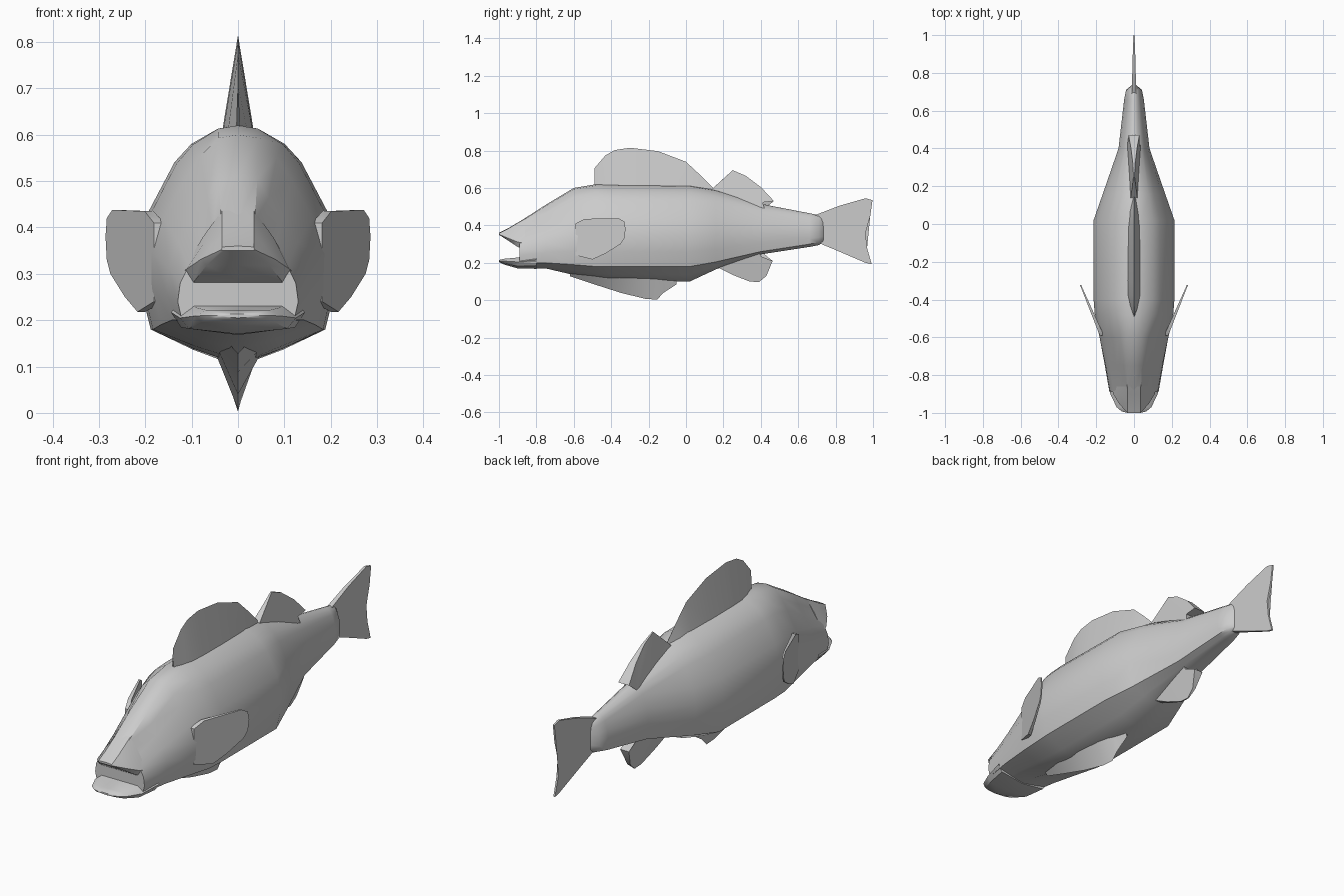
import bpy, bmesh

if "Cube" in bpy.data.objects:
    bpy.data.objects.remove(bpy.data.objects["Cube"])


def finish(name, bm, angle=0.7):
    bmesh.ops.remove_doubles(bm, verts=bm.verts, dist=0.0002)
    bmesh.ops.recalc_face_normals(bm, faces=bm.faces)
    me = bpy.data.meshes.new(name)
    bm.to_mesh(me)
    bm.free()
    ob = bpy.data.objects.new(name, me)
    bpy.context.collection.objects.link(ob)
    bpy.ops.object.select_all(action='DESELECT')
    ob.select_set(True)
    bpy.context.view_layer.objects.active = ob
    bpy.ops.object.shade_smooth_by_angle(angle=angle)
    return ob


def loft(name, stations, half_ring):
    """Skin mirrored half rings (x, z), running top to bottom, along y."""
    bm = bmesh.new()
    rings = []
    for s in stations:
        half = half_ring(*s[1:])
        ring = half + [(-x, z) for x, z in reversed(half[1:-1])]
        rings.append([bm.verts.new((x, s[0], z)) for x, z in ring])
    n = len(rings[0])
    for a, b in zip(rings, rings[1:]):
        for i in range(n):
            j = (i + 1) % n
            bm.faces.new((a[i], a[j], b[j], b[i]))
    bm.faces.new(rings[0])
    bm.faces.new(rings[-1])
    return finish(name, bm)


def wedge_fin(name, columns):
    """Fin with a wide root and a sharp edge: y, root z, edge z, root half width."""
    bm = bmesh.new()
    rows = [[bm.verts.new(p) for p in ((-w, y, r), (0, y, e), (w, y, r))]
            for y, r, e, w in columns]
    for a, b in zip(rows, rows[1:]):
        for i in range(2):
            bm.faces.new((a[i], a[i + 1], b[i + 1], b[i]))
    return finish(name, bm)


def plate_fin(name, outline, centre, thick):
    """Flat fin from a (y, z) outline; centre(y) is its x, thick(y, z) its half width."""
    bm = bmesh.new()
    sides = [[bm.verts.new((centre(y) + s * thick(y, z), y, z)) for y, z in outline]
             for s in (-1, 1)]
    caps = [bm.faces.new(s) for s in sides]
    n = len(outline)
    for i in range(n):
        j = (i + 1) % n
        bm.faces.new((sides[0][i], sides[0][j], sides[1][j], sides[1][i]))
    bmesh.ops.triangulate(bm, faces=caps, ngon_method='EAR_CLIP')
    return finish(name, bm, 0.5)


# Body: cross-section blends from a ridged head shape to a full trunk
TRUNK = [(0, 1), (.2, .985), (.47, .91), (.64, .82), (.9, .58), (1, .38), (.97, .18), (.88, 0)]
HEAD = [(0, 1), (.28, .98), (.42, .84), (.6, .68), (.82, .53), (.96, .36), (1, .18), (.93, 0)]


def body_ring(top, chine, bottom, w, head):
    pts = []
    for (tx, tz), (hx, hz) in zip(TRUNK, HEAD):
        fx, fz = tx + (hx - tx) * head, tz + (hz - tz) * head
        pts.append((fx * w, chine + fz * (top - chine)))
    return pts + [(.45 * w, chine + .55 * (bottom - chine)), (0, bottom)]


loft("body", [
    (-.89, .42, .20, .172, .13, 1),
    (-.75, .51, .20, .17, .155, .85),
    (-.60, .60, .19, .135, .185, .4),
    (-.48, .62, .18, .115, .208, .05),
    (-.40, .62, .18, .105, .214, 0),
    (.02, .615, .18, .10, .214, 0),
    (.16, .59, .205, .165, .165, 0),
    (.40, .515, .26, .245, .082, 0),
    (.66, .465, .30, .285, .052, 0),
    (.71, .455, .31, .295, .042, 0),
    (.735, .44, .32, .31, .012, 0)], body_ring)

# Snout overhanging the open mouth
loft("snout", [(-.86, .438, .27, .12), (-.90, .415, .285, .11),
               (-.95, .385, .318, .08), (-1.0, .36, .35, .036)],
     lambda t, b, w: [(0, t), (.035, t - .002), (.5 * w + .016, t - .35 * (t - b)),
                      (w, b + .2 * (t - b)), (.85 * w, b), (0, b)])

# Lower jaw
loft("lower_jaw", [(-.80, .25, .168, .145), (-.90, .228, .17, .125),
                   (-.97, .222, .19, .092), (-.992, .217, .2, .065),
                   (-1.0, .213, .205, .035)],
     lambda t, b, w: [(0, t), (.75 * w, t), (w, (t + b) / 2 + .1 * (t - b)),
                      (.85 * w, b + .2 * (t - b)), (0, b)])

# Fins along the middle
wedge_fin("front_dorsal_fin", [
    (-.49, .59, .705, .004), (-.43, .59, .775, .024), (-.38, .59, .803, .035),
    (-.30, .59, .815, .037), (-.15, .59, .797, .036), (0, .59, .74, .032),
    (.07, .58, .675, .026), (.15, .57, .595, .012)])
wedge_fin("belly_fin", [
    (-.62, .15, .128, .02), (-.50, .13, .088, .04), (-.35, .12, .04, .045),
    (-.22, .12, .008, .04), (-.155, .12, .003, .032), (-.12, .12, .04, .022),
    (-.05, .12, .085, .01)])
plate_fin("rear_dorsal_fin", [
    (.13, .56), (.14, .595), (.20, .65), (.25, .695), (.32, .665), (.40, .605),
    (.47, .53), (.41, .523), (.42, .49), (.30, .50)],
    lambda y: 0, lambda y, z: max(.003, .025 * (.70 - z) / .15))
plate_fin("anal_fin", [
    (.16, .18), (.25, .135), (.34, .1), (.39, .097), (.43, .13), (.463, .21),
    (.40, .235), (.39, .27), (.25, .25)],
    lambda y: 0, lambda y, z: max(.003, .025 * (z - .09) / .13))
plate_fin("tail_fin", [
    (.70, .31), (.69, .455), (.82, .505), (.96, .545), (.997, .535), (.985, .45),
    (.96, .36), (.968, .28), (.993, .192), (.96, .2), (.82, .26)],
    lambda y: 0, lambda y, z: .012 - .026 * (y - .69))

# Side fins, flared outwards
for side, label in ((1, "right"), (-1, "left")):
    plate_fin(label + "_side_fin", [
        (-.59, .24), (-.50, .218), (-.43, .25), (-.35, .30), (-.33, .33),
        (-.323, .38), (-.33, .42), (-.36, .438), (-.54, .435), (-.59, .41)],
        lambda y: side * (.20 + (y + .52) * .42),
        lambda y, z: .003 + .03 * max(0, -.32 - y))
